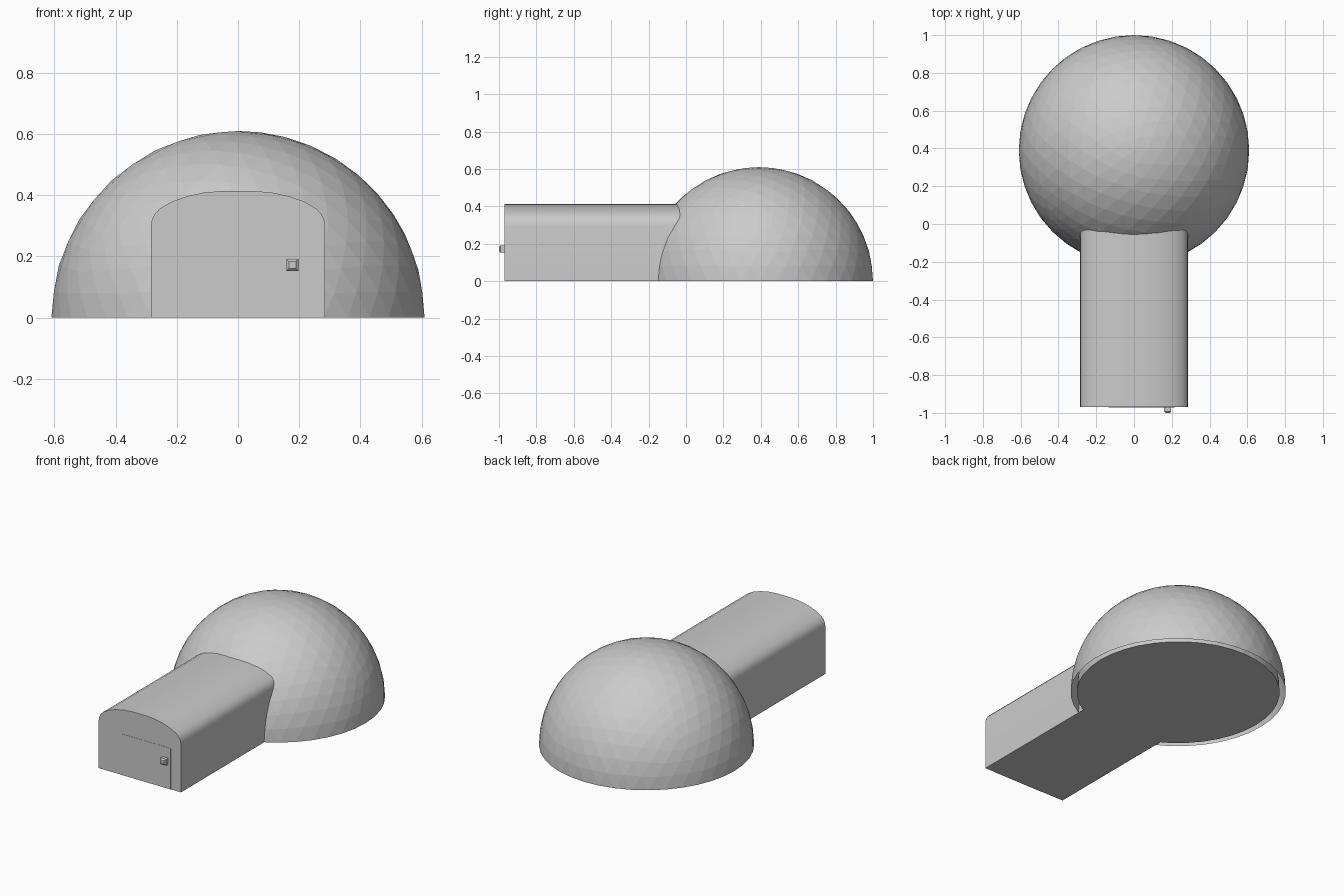
import bpy, bmesh, math
from mathutils import Matrix, Vector

if "Cube" in bpy.data.objects:
    bpy.data.objects.remove(bpy.data.objects["Cube"])

grey = bpy.data.materials.new("pale grey")
grey.diffuse_color = (0.6, 0.6, 0.6, 1)
grey.use_nodes = True
grey.node_tree.nodes["Principled BSDF"].inputs["Base Color"].default_value = grey.diffuse_color


def add_object(name, bm):
    bmesh.ops.recalc_face_normals(bm, faces=bm.faces[:])
    mesh = bpy.data.meshes.new(name)
    bm.to_mesh(mesh)
    bm.free()
    mesh.materials.append(grey)
    obj = bpy.data.objects.new(name, mesh)
    bpy.context.collection.objects.link(obj)
    return obj


def half_dome(name, radius, floor):
    bm = bmesh.new()
    bmesh.ops.create_icosphere(bm, subdivisions=4, radius=radius)
    cut = bmesh.ops.bisect_plane(bm, geom=bm.verts[:] + bm.edges[:] + bm.faces[:],
                                 plane_co=(0, 0, 0), plane_no=(0, 0, 1), clear_inner=True)
    if floor:
        rim = [e for e in cut["geom_cut"] if isinstance(e, bmesh.types.BMEdge)]
        bmesh.ops.contextual_create(bm, geom=rim)
    bmesh.ops.translate(bm, verts=bm.verts[:], vec=(0, 0.39, 0))
    return add_object(name, bm)


def box(name, center, size):
    bm = bmesh.new()
    bmesh.ops.create_cube(bm, matrix=Matrix.Translation(center) @ Matrix.Diagonal((*size, 1)))
    return bm


# Outer shell is open underneath; the inner room has a floor
half_dome("dome_shell", 0.61, False)
half_dome("inner_room", 0.575, True)

# Entrance tunnel: arched profile, mirrored and extruded into the dome
right = [(0.285, 0), (0.285, 0.295), (0.282, 0.318), (0.273, 0.338), (0.256, 0.356),
         (0.215, 0.38), (0.166, 0.397), (0.11, 0.409), (0.05, 0.414)]
profile = right + [(-x, z) for x, z in reversed(right)]
bm = bmesh.new()
face = bm.faces.new([bm.verts.new((x, -0.97, z)) for x, z in profile])
ext = bmesh.ops.extrude_face_region(bm, geom=[face], use_keep_orig=True)
bmesh.ops.translate(bm, vec=(0, 0.98, 0),
                    verts=[v for v in ext["geom"] if isinstance(v, bmesh.types.BMVert)])
tunnel = add_object("entrance_tunnel", bm)
bpy.context.view_layer.objects.active = tunnel
tunnel.select_set(True)
bpy.ops.object.shade_smooth_by_angle(angle=math.radians(35))
tunnel.select_set(False)

# Very thin door panel, almost flush with the tunnel front
add_object("door_panel", box("door", (0.04, -0.97, 0.128), (0.348, 0.003, 0.256)))

# Door knob: small block with a chamfered front
bm = box("knob", (0.178, -0.984, 0.172), (0.038, 0.032, 0.038))
front = [e for e in bm.edges if all(v.co.y < -0.99 for v in e.verts)]
bmesh.ops.bevel(bm, geom=front, offset=0.008, segments=1, affect='EDGES')
add_object("door_knob", bm)
